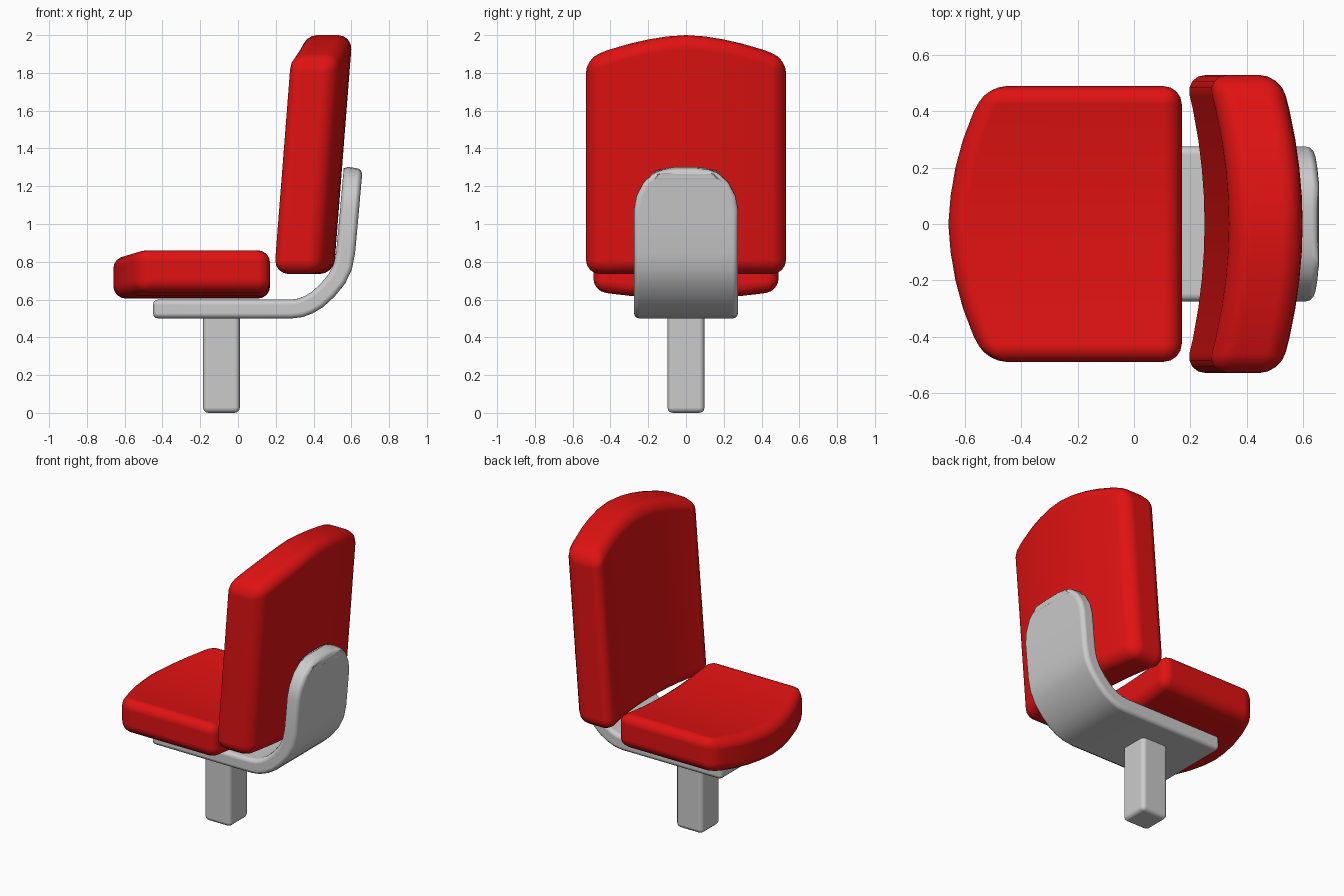
import bpy
from math import radians

if "Cube" in bpy.data.objects:
    bpy.data.objects.remove(bpy.data.objects["Cube"])

red = bpy.data.materials.new("red_upholstery")
red.diffuse_color = (0.75, 0.006, 0.006, 1)
red.use_nodes = True
red.node_tree.nodes["Principled BSDF"].inputs["Base Color"].default_value = red.diffuse_color


def make(name, verts, faces, bevel, segments=4, thickness=0, mat=None):
    """Smooth-shaded mesh object with optional thickness and rounded edges."""
    mesh = bpy.data.meshes.new(name)
    mesh.from_pydata(verts, [], faces)
    for p in mesh.polygons:
        p.use_smooth = True
    ob = bpy.data.objects.new(name, mesh)
    bpy.context.collection.objects.link(ob)
    if mat:
        mesh.materials.append(mat)
    if thickness:
        s = ob.modifiers.new("thickness", 'SOLIDIFY')
        s.thickness, s.offset, s.use_even_offset = thickness, 0, True
    b = ob.modifiers.new("rounding", 'BEVEL')
    b.width, b.segments = bevel, segments
    b.limit_method, b.angle_limit = 'ANGLE', radians(45)
    b.use_clamp_overlap = False
    b.harden_normals = True
    return ob


def cushion(name, half, section, bevel):
    """Loft four-cornered sections across the width, mirrored about y = 0."""
    stations = [(-y, e) for y, e in half[:0:-1]] + half
    verts = [(x, y, z) for y, e in stations for x, z in section(y, e)]
    n = len(stations)
    faces = [(4*i + j, 4*i + (j + 1) % 4, 4*i + 4 + (j + 1) % 4, 4*i + 4 + j)
             for i in range(n - 1) for j in range(4)]
    faces += [(3, 2, 1, 0), tuple(4*(n - 1) + j for j in range(4))]
    return make(name, verts, faces, bevel, mat=red)


# Seat cushion: bowed front edge, sides lifted a little
def seat_section(y, front):
    lift = 0.04 * (y / 0.49) ** 2
    lo, hi = 0.605 + lift, 0.83 + lift
    return [(front, lo), (front, hi), (0.17, hi), (0.17, lo)]


cushion("seat", [(0, -0.66), (0.1, -0.652), (0.2, -0.635), (0.3, -0.608),
                 (0.4, -0.57), (0.49, -0.52)], seat_section, 0.065)


# Backrest cushion: leaning, arched top, sides wrapping forward
def back_section(y, top):
    wrap = 0.07 * (1 - (y / 0.53) ** 2)
    lo, hi = 0.735, top
    xl = 0.175 + wrap
    xh = xl + 0.078 * (hi - lo)
    return [(xl, lo), (xh, hi), (xh + 0.262, hi), (xl + 0.262, lo)]


cushion("backrest", [(0, 2.0), (0.1, 1.993), (0.2, 1.977), (0.3, 1.954),
                     (0.41, 1.922), (0.53, 1.875)], back_section, 0.075)

# Bent support plate: centreline (x, z) with half width, rounded upper end
path = [(-0.45, 0.55, 0.275), (0.28, 0.55, 0.275), (0.33, 0.556, 0.275),
        (0.375, 0.573, 0.275), (0.42, 0.6, 0.275), (0.475, 0.65, 0.275),
        (0.525, 0.712, 0.275), (0.555, 0.775, 0.275), (0.57, 0.85, 0.275),
        (0.591, 1.08, 0.275), (0.597, 1.15, 0.262), (0.603, 1.22, 0.225),
        (0.608, 1.27, 0.17), (0.61, 1.292, 0.11), (0.611, 1.298, 0.05)]
verts = [(x, s * w, z) for x, z, w in path for s in (-1, 1)]
faces = [(2*i, 2*i + 2, 2*i + 3, 2*i + 1) for i in range(len(path) - 1)]
make("support_plate", verts, faces, 0.028, 3, thickness=0.1)

# Square post
x0, x1, w, h = -0.185, 0.01, 0.098, 0.56
verts = [(x, y, z) for z in (0, h) for x, y in ((x0, -w), (x1, -w), (x1, w), (x0, w))]
faces = [(3, 2, 1, 0), (4, 5, 6, 7)] + [(i, (i + 1) % 4, (i + 1) % 4 + 4, i + 4) for i in range(4)]
make("post", verts, faces, 0.028, 3)

# Consistent outward normals
import bmesh
for ob in bpy.data.objects:
    bm = bmesh.new()
    bm.from_mesh(ob.data)
    bmesh.ops.recalc_face_normals(bm, faces=bm.faces)
    bm.to_mesh(ob.data)
    bm.free()
